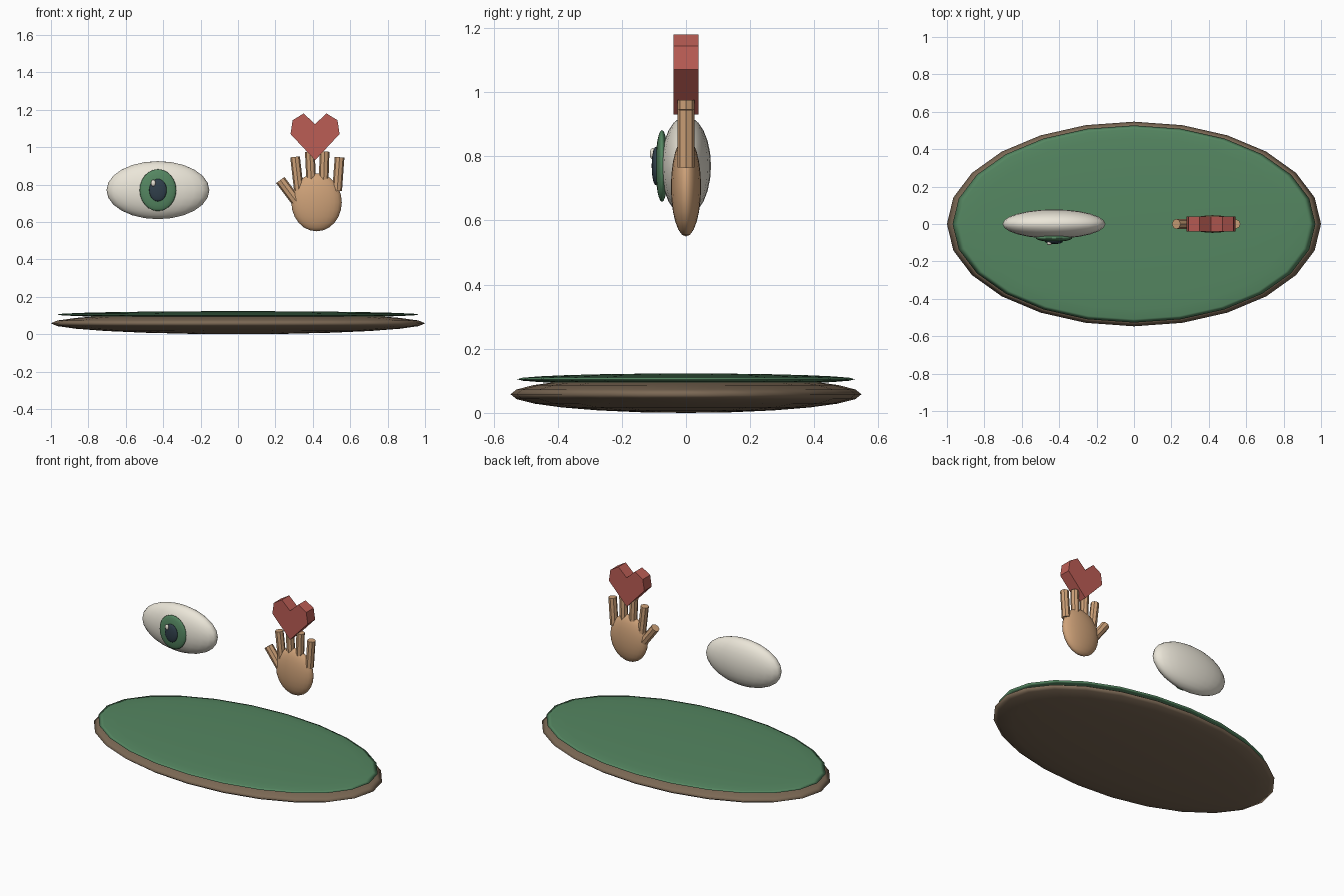
import bpy, bmesh
from mathutils import Vector

if "Cube" in bpy.data.objects:
    bpy.data.objects.remove(bpy.data.objects["Cube"])


def material(name, rgb):
    m = bpy.data.materials.new(name)
    m.diffuse_color = (*rgb, 1)
    m.use_nodes = True
    m.node_tree.nodes["Principled BSDF"].inputs["Base Color"].default_value = m.diffuse_color
    return m


SOIL = material("soil", (0.20, 0.14, 0.09))
GRASS = material("grass", (0.09, 0.24, 0.12))
WHITE = material("eye_white", (0.83, 0.79, 0.69))
IRIS = material("iris_green", (0.09, 0.24, 0.12))
DARK = material("pupil_dark", (0.03, 0.05, 0.07))
SKIN = material("skin", (0.62, 0.36, 0.19))
RED = material("heart_red", (0.50, 0.11, 0.09))


def finish(name, bm, mat, smooth):
    bmesh.ops.recalc_face_normals(bm, faces=bm.faces)
    for f in bm.faces:
        f.smooth = smooth
    mesh = bpy.data.meshes.new(name)
    bm.to_mesh(mesh)
    bm.free()
    mesh.materials.append(mat)
    ob = bpy.data.objects.new(name, mesh)
    bpy.context.collection.objects.link(ob)
    return ob


def ellipsoid(name, centre, radii, mat, segments=24, rings=12):
    bm = bmesh.new()
    bmesh.ops.create_uvsphere(bm, u_segments=segments, v_segments=rings, radius=1)
    bmesh.ops.scale(bm, vec=radii, verts=bm.verts)
    ob = finish(name, bm, mat, True)
    ob.location = centre
    return ob


def rod(name, start, end, radius, mat, sides=8):
    a, b = Vector(start), Vector(end)
    bm = bmesh.new()
    bmesh.ops.create_cone(bm, cap_ends=True, segments=sides, radius1=radius,
                          radius2=radius, depth=(b - a).length)
    ob = finish(name, bm, mat, False)
    ob.location = (a + b) / 2
    ob.rotation_euler = (0, Vector((0, 0, 1)).angle(b - a) * (1 if b.x > a.x else -1), 0)
    return ob


# Oval island
ellipsoid("soil_base", (0, 0, 0.058), (1.0, 0.547, 0.058), SOIL)
ellipsoid("grass_top", (0, 0, 0.105), (0.97, 0.527, 0.018), GRASS)

# Eye
EX, EZ = -0.428, 0.77
ellipsoid("eyeball", (EX, 0, EZ), (0.275, 0.078, 0.155), WHITE)
ellipsoid("iris", (EX, -0.075, EZ), (0.098, 0.02, 0.112), IRIS)
ellipsoid("pupil", (EX, -0.094, EZ), (0.047, 0.013, 0.06), DARK)
ellipsoid("eye_glint", (EX - 0.025, -0.104, EZ + 0.038), (0.013, 0.009, 0.018), WHITE, 16, 8)

# Hand: palm, four splayed fingers and a thumb
ellipsoid("palm", (0.42, 0, 0.705), (0.135, 0.047, 0.155), SKIN)
fingers = [(0.326, 0.305, 0.948), (0.394, 0.384, 0.976),
           (0.456, 0.463, 0.976), (0.53, 0.543, 0.946)]
for i, (x0, x1, top) in enumerate(fingers):
    rod(f"finger_{i + 1}", (x0, 0, 0.766), (x1, 0, top), 0.026, SKIN)
rod("thumb", (0.31, 0, 0.712), (0.226, 0, 0.824), 0.028, SKIN)

# Heart: mirrored outline extruded in depth
half = [(0.131, 1.07), (0.12, 1.144), (0.061, 1.18)]
outline = [(0, 0.93)] + half + [(0, 1.123)] + [(-x, z) for x, z in reversed(half)]
bm = bmesh.new()
face = bm.faces.new([bm.verts.new((0.412 + x, -0.039, z)) for x, z in outline])
side = bmesh.ops.extrude_face_region(bm, geom=[face])["geom"]
bmesh.ops.translate(bm, vec=(0, 0.078, 0),
                    verts=[v for v in side if isinstance(v, bmesh.types.BMVert)])
finish("heart", bm, RED, False)
